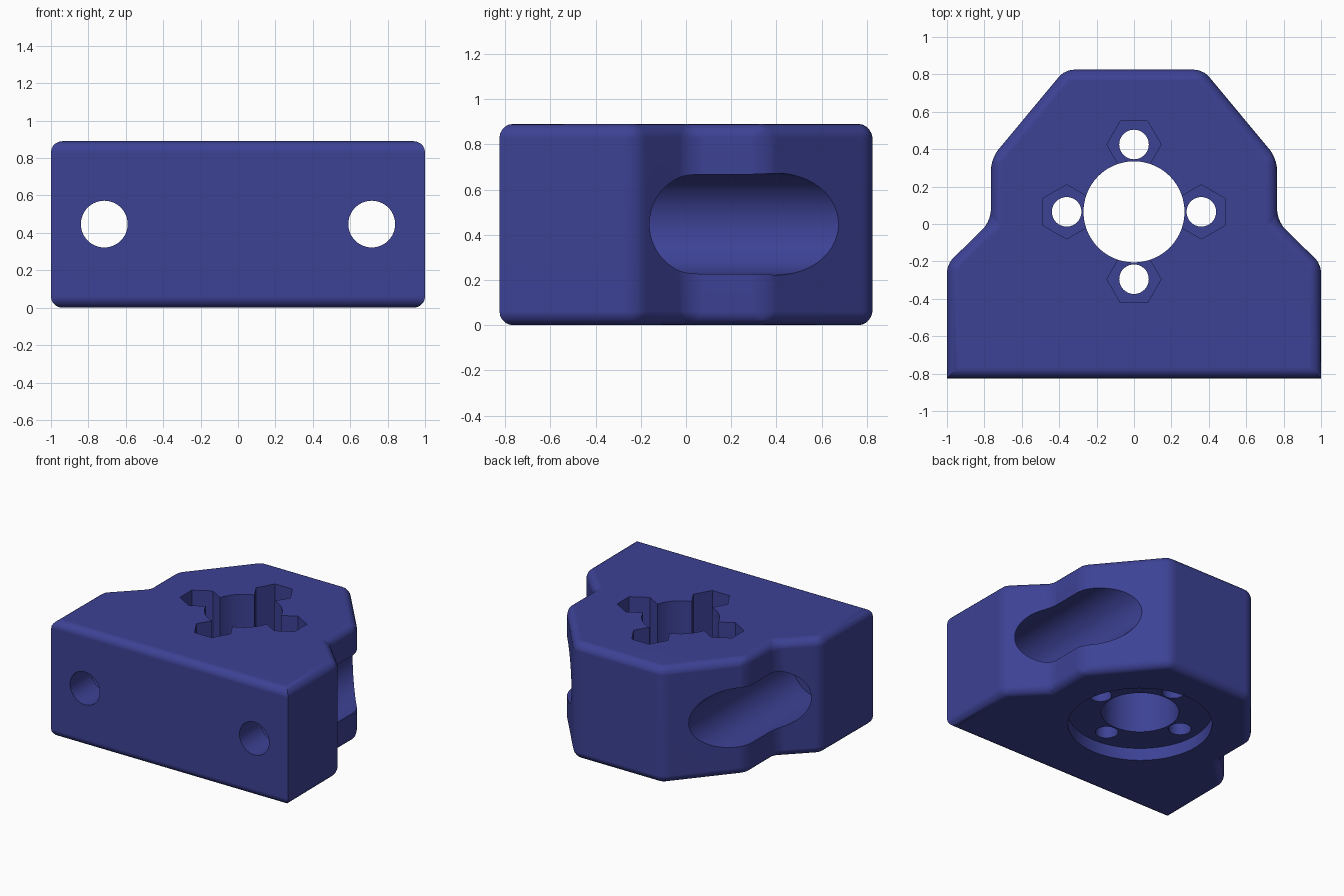
import bpy, bmesh, math
from mathutils import Matrix, Vector

if "Cube" in bpy.data.objects:
    bpy.data.objects.remove(bpy.data.objects["Cube"])

H = 0.89            # block height
CY = 0.065          # centre of the main bore along y
ROUND = 0.06        # edge rounding

blue = bpy.data.materials.new("blue plastic")
blue.diffuse_color = (0.046, 0.054, 0.30, 1)
blue.use_nodes = True
blue.node_tree.nodes["Principled BSDF"].inputs["Base Color"].default_value = blue.diffuse_color


def make_object(name, bm):
    mesh = bpy.data.meshes.new(name)
    bm.to_mesh(mesh)
    bm.free()
    mesh.materials.append(blue)
    obj = bpy.data.objects.new(name, mesh)
    bpy.context.collection.objects.link(obj)
    return obj


def cutter(name, start, end, radius, sides=64, turn=0.0):
    """Prism or cylinder running from start to end."""
    start, end = Vector(start), Vector(end)
    axis = end - start
    place = (Matrix.Translation((start + end) / 2)
             @ axis.to_track_quat('Z', 'Y').to_matrix().to_4x4()
             @ Matrix.Rotation(turn, 4, 'Z'))
    bm = bmesh.new()
    bmesh.ops.create_cone(bm, cap_ends=True, segments=sides, radius1=radius,
                          radius2=radius, depth=axis.length, matrix=place)
    obj = make_object(name, bm)
    obj.hide_render = True
    return obj


# Mounting block: mirrored outline, extruded, rounded except the front uprights
half = [(1, -0.825), (1, -0.215), (0.765, 0.015), (0.765, 0.35), (0.37, 0.825)]
outline = half + [(-x, y) for x, y in reversed(half)]
bm = bmesh.new()
base = bm.faces.new([bm.verts.new((x, y, 0)) for x, y in outline])
ext = bmesh.ops.extrude_face_region(bm, geom=[base])
bmesh.ops.translate(bm, vec=(0, 0, H),
                    verts=[v for v in ext['geom'] if isinstance(v, bmesh.types.BMVert)])
bmesh.ops.recalc_face_normals(bm, faces=bm.faces)
soft = [e for e in bm.edges
        if not all(v.co.y < -0.8 and abs(v.co.x) > 0.9 for v in e.verts)
        or abs(e.verts[0].co.x - e.verts[1].co.x) > 0.1]
bmesh.ops.bevel(bm, geom=soft, offset=ROUND, segments=5, profile=0.5,
                affect='EDGES', clamp_overlap=True)
block = make_object("mounting_block", bm)

# Main bore and the round recess below it
cutters = [
    cutter("bore_cutter", (0, CY, -0.2), (0, CY, H + 0.2), 0.27, 96),
    cutter("recess_cutter", (0, CY, -0.2), (0, CY, 0.095), 0.50, 96),
]

# Four screw holes with deep hexagonal nut pockets
for i in range(4):
    a = i * math.pi / 2
    x, y = 0.36 * math.cos(a), CY + 0.36 * math.sin(a)
    cutters.append(cutter("screw_hole_cutter", (x, y, -0.2), (x, y, H + 0.2), 0.079, 48))
    pocket = cutter("nut_pocket_cutter", (0, 0, 0.43), (0, 0, H + 0.2), 0.145, 6)
    # place vertices across the radial direction
    vs = pocket.data.vertices
    ang = math.atan2(vs[0].co.y, vs[0].co.x)
    pocket.data.transform(Matrix.Translation((x, y, 0))
                          @ Matrix.Rotation(a + math.pi / 2 - ang, 4, 'Z'))
    cutters.append(pocket)

# Front bolt holes opening into wide side channels
for s in (-1, 1):
    cutters.append(cutter("bolt_hole_cutter", (s * 0.715, -1, 0.447),
                          (s * 0.715, 0.5, 0.447), 0.125))
    cutters.append(cutter("side_channel_cutter", (s * 0.72, -0.57, 0.447),
                          (s * 0.72, 1.2, 0.447), 0.225, 96))

for c in cutters:
    mod = block.modifiers.new(c.name, 'BOOLEAN')
    mod.operation = 'DIFFERENCE'
    mod.solver = 'EXACT'
    mod.object = c

# Bake the cuts, then remove the helpers
bpy.context.view_layer.update()
cut = bpy.data.meshes.new_from_object(
    block.evaluated_get(bpy.context.evaluated_depsgraph_get()))
block.modifiers.clear()
block.data = cut
cut.materials.clear()
cut.materials.append(blue)
cut.polygons.foreach_set("material_index", [0] * len(cut.polygons))
for c in cutters:
    bpy.data.objects.remove(c)

bpy.context.view_layer.objects.active = block
block.select_set(True)
bpy.ops.object.shade_smooth_by_angle(angle=math.radians(30))
weighted = block.modifiers.new("even_shading", 'WEIGHTED_NORMAL')
weighted.keep_sharp = True
